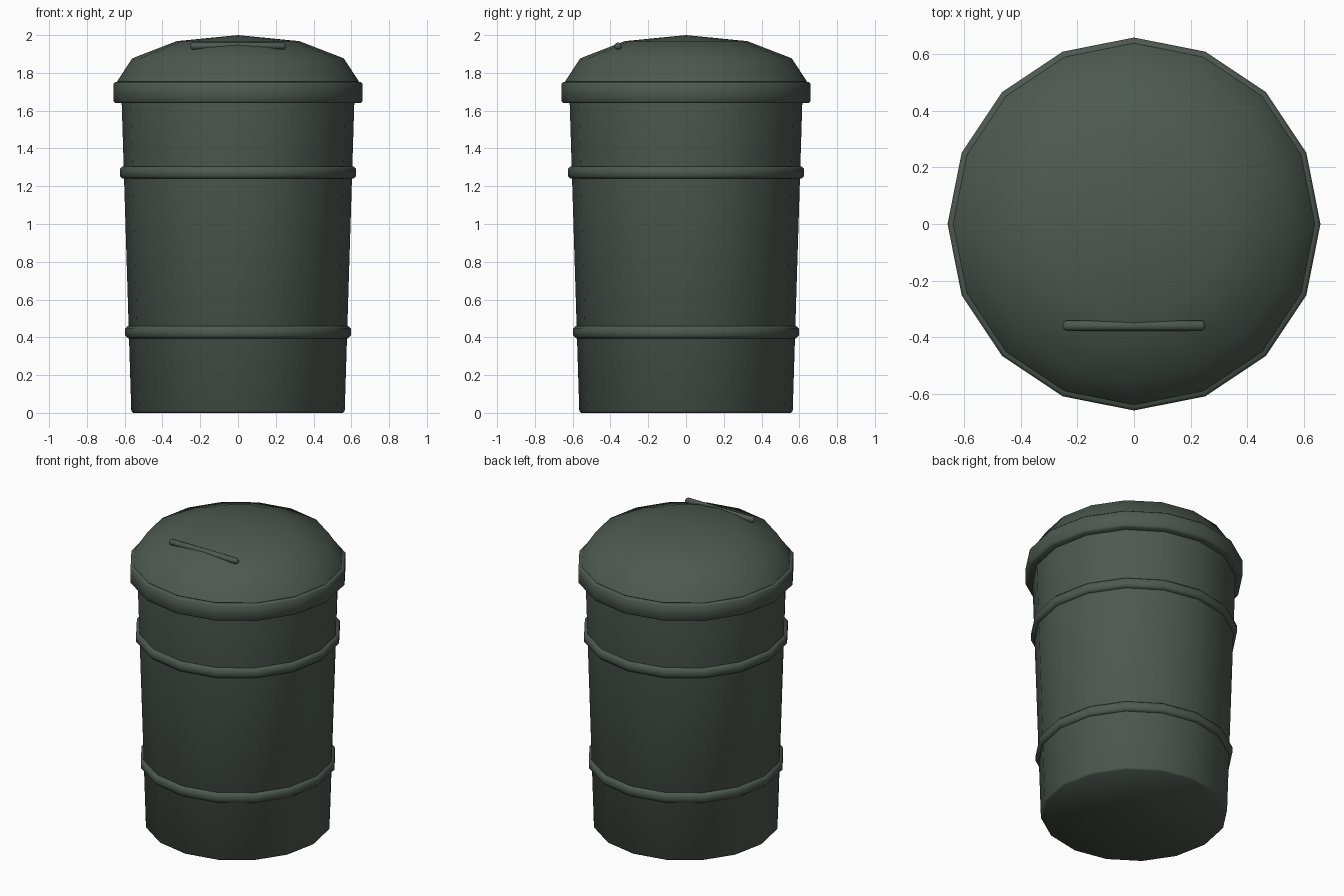
import bpy, bmesh, math

cube = bpy.data.objects.get("Cube")
if cube:
    bpy.data.objects.remove(cube, do_unlink=True)

SIDES = 16

green = bpy.data.materials.new("dark grey green")
green.use_nodes = True
colour = (0.075, 0.1, 0.08, 1)
green.diffuse_color = colour
bsdf = next(n for n in green.node_tree.nodes if n.type == 'BSDF_PRINCIPLED')
bsdf.inputs["Base Color"].default_value = colour
bsdf.inputs["Roughness"].default_value = 0.7


def lathe(name, profile, sides=SIDES, closed=False):
    """Spin (radius, height) points about z; zero radius makes a pole."""
    bm = bmesh.new()
    rings = []
    for r, z in profile:
        if r == 0:
            rings.append([bm.verts.new((0, 0, z))] * sides)
        else:
            angles = [math.tau * i / sides for i in range(sides)]
            rings.append([bm.verts.new((r * math.cos(a), r * math.sin(a), z)) for a in angles])
    pairs = list(zip(rings, rings[1:]))
    if closed:
        pairs.append((rings[-1], rings[0]))
    for low, high in pairs:
        for i in range(sides):
            j = (i + 1) % sides
            corners = [low[i], low[j], high[j], high[i]]
            bm.faces.new(list(dict.fromkeys(corners)))
    bmesh.ops.recalc_face_normals(bm, faces=bm.faces)
    mesh = bpy.data.meshes.new(name)
    bm.to_mesh(mesh)
    bm.free()
    mesh.materials.append(green)
    obj = bpy.data.objects.new(name, mesh)
    bpy.context.collection.objects.link(obj)
    bpy.ops.object.select_all(action='DESELECT')
    obj.select_set(True)
    bpy.context.view_layer.objects.active = obj
    bpy.ops.object.shade_smooth_by_angle(angle=math.radians(46))
    return obj


def hoop(name, inner, outer, low, high, bevel):
    """Closed ring with chamfered outer edges."""
    return lathe(name, [(inner, low), (outer - bevel, low), (outer, low + bevel),
                        (outer, high - bevel), (outer - bevel, high), (inner, high)], closed=True)


# Tapered body with a softened foot
lathe("body", [(0, 0), (0.555, 0), (0.565, 0.01), (0.617, 1.68), (0, 1.68)])

# Raised bands
hoop("lower_band", 0.55, 0.597, 0.395, 0.46, 0.014)
hoop("upper_band", 0.58, 0.626, 1.24, 1.305, 0.014)

# Lid
hoop("lid_rim", 0.59, 0.66, 1.64, 1.752, 0.01)
lathe("lid_dome", [(0, 1.74), (0.63, 1.74), (0.64, 1.755), (0.56, 1.877), (0.325, 1.968), (0, 2)])

# Round bar partly sunk into the lid
handle = lathe("lid_handle", [(0, -0.253), (0.012, -0.25), (0.019, -0.24),
                              (0.019, 0.24), (0.012, 0.25), (0, 0.253)], sides=10)
handle.rotation_euler.y = math.pi / 2
handle.location = (0, -0.36, 1.942)
